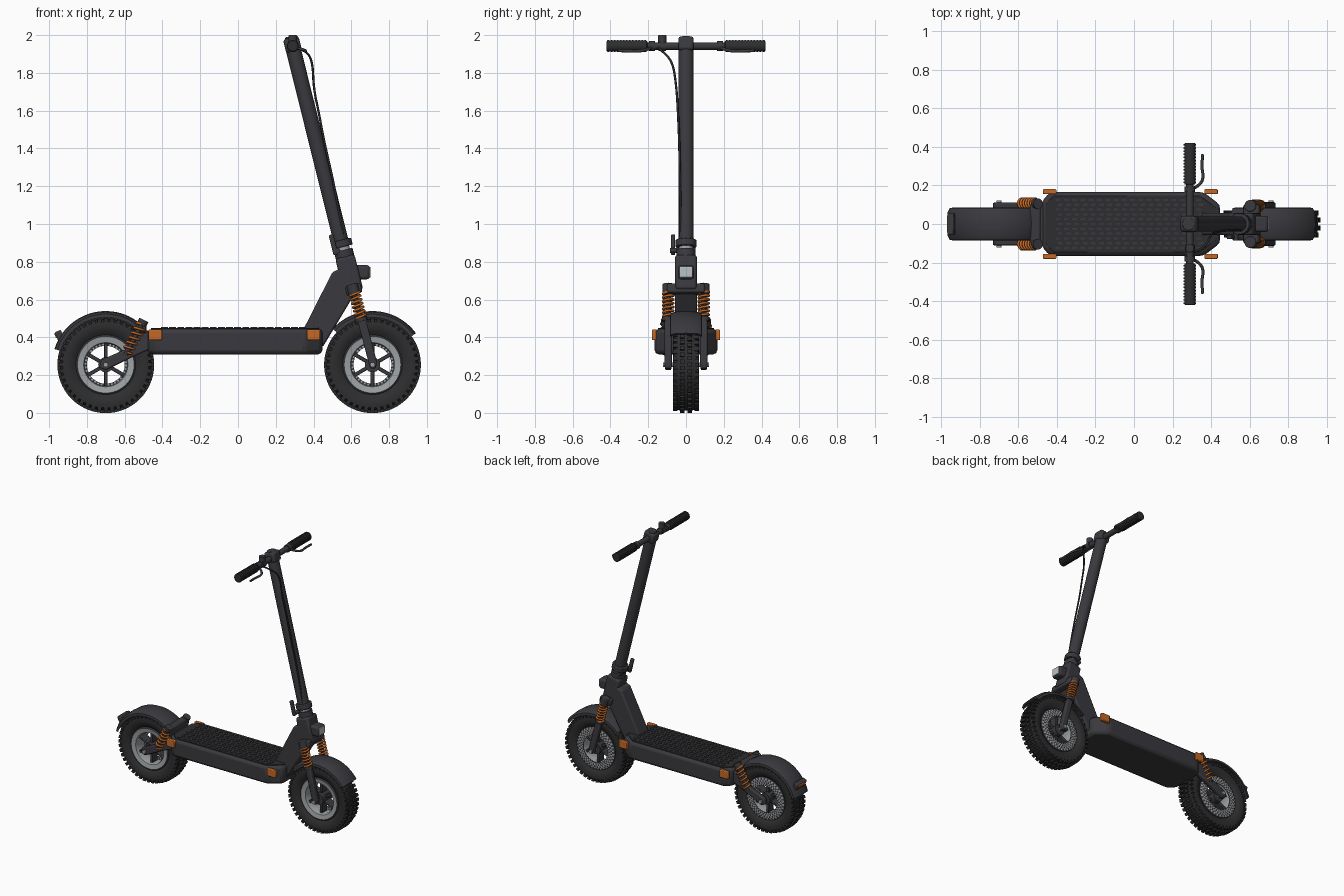
import bpy, bmesh, math
from mathutils import Vector, Matrix

cube = bpy.data.objects.get("Cube")
if cube:
    bpy.data.objects.remove(cube)

def material(name, rgb):
    m = bpy.data.materials.new(name)
    m.use_nodes = True
    m.diffuse_color = (*rgb, 1)
    m.node_tree.nodes["Principled BSDF"].inputs["Base Color"].default_value = (*rgb, 1)
    return m

BODY = material("charcoal paint", (.042, .042, .049))
RUBBER = material("black rubber", (.027, .027, .029))
ORANGE = material("orange", (.55, .14, .02))
SILVER = material("silver metal", (.34, .36, .37))
LENS = material("pale lens", (.5, .54, .56))

def finish(name, bm, mats, bevel=0, smooth=True):
    bmesh.ops.recalc_face_normals(bm, faces=bm.faces)
    me = bpy.data.meshes.new(name)
    bm.to_mesh(me)
    bm.free()
    ob = bpy.data.objects.new(name, me)
    bpy.context.collection.objects.link(ob)
    for m in mats if isinstance(mats, list) else [mats]:
        me.materials.append(m)
    if bevel:
        mod = ob.modifiers.new("bevel", "BEVEL")
        mod.width, mod.segments, mod.limit_method = bevel, 2, "ANGLE"
    if smooth:
        bpy.ops.object.select_all(action="DESELECT")
        ob.select_set(True)
        bpy.context.view_layer.objects.active = ob
        bpy.ops.object.shade_smooth_by_angle(angle=math.radians(35))
    return ob

def add_box(bm, loc, size, rot=0):
    mat = Matrix.Translation(loc) @ Matrix.Rotation(rot, 4, "Y") @ Matrix.Diagonal((*size, 1))
    return bmesh.ops.create_cube(bm, size=1, matrix=mat)

def box(name, loc, size, mat, rot=0, bevel=0.006):
    bm = bmesh.new()
    add_box(bm, loc, size, rot)
    return finish(name, bm, mat, bevel)

def rod(name, a, b, r, mat, r2=None, sides=24, bevel=0):
    a, b = Vector(a), Vector(b)
    d = b - a
    bm = bmesh.new()
    bmesh.ops.create_cone(bm, cap_ends=True, segments=sides, radius1=r, radius2=r2 or r, depth=d.length,
                          matrix=Matrix.Translation((a + b) / 2) @ d.to_track_quat("Z", "Y").to_matrix().to_4x4())
    return finish(name, bm, mat, bevel)

def prism(name, pts, lo, hi, mat, plan=False, bevel=0.01):
    """Extrude an outline: along z if plan, otherwise along y."""
    bm = bmesh.new()
    f = bm.faces.new([bm.verts.new((p, q, lo) if plan else (p, lo, q)) for p, q in pts])
    up = Vector((0, 0, hi - lo) if plan else (0, hi - lo, 0))
    ext = bmesh.ops.extrude_face_region(bm, geom=[f], use_keep_orig=True)
    bmesh.ops.translate(bm, vec=up, verts=[v for v in ext["geom"] if isinstance(v, bmesh.types.BMVert)])
    return finish(name, bm, mat, bevel)

def lathe(name, profile, cx, cz, mats, start=0, end=360, steps=64, rule=None):
    """Sweep a closed (radius, y) outline around an axle along y."""
    bm = bmesh.new()
    full = end - start == 360
    rings = []
    for i in range(steps if full else steps + 1):
        a = math.radians(start + (end - start) * i / steps)
        rings.append([bm.verts.new((cx + r * math.cos(a), y, cz + r * math.sin(a))) for r, y in profile])
    n = len(profile)
    for i in range(steps):
        p, q = rings[i], rings[(i + 1) % len(rings)]
        for j in range(n):
            f = bm.faces.new((p[j], p[(j + 1) % n], q[(j + 1) % n], q[j]))
            f.material_index = rule(i, j) if rule else 0
    if not full:
        bm.faces.new(rings[0])
        bm.faces.new(rings[-1])
    return finish(name, bm, mats)

def tube(name, pts, r, mat, smooth_path=True):
    cu = bpy.data.curves.new(name, "CURVE")
    cu.dimensions, cu.bevel_depth, cu.bevel_resolution, cu.use_fill_caps = "3D", r, 2, True
    cu.resolution_u = 8
    sp = cu.splines.new("NURBS" if smooth_path else "POLY")
    sp.points.add(len(pts) - 1)
    for p, co in zip(sp.points, pts):
        p.co = (*co, 1)
    if smooth_path:
        sp.use_endpoint_u, sp.order_u = True, 3
    cu.materials.append(mat)
    ob = bpy.data.objects.new(name, cu)
    bpy.context.collection.objects.link(ob)
    return ob

def spring(name, a, b, radius, wire, turns):
    a, b = Vector(a), Vector(b)
    q = (b - a).to_track_quat("Z", "Y")
    n = turns * 14
    pts = [a.lerp(b, i / n) + q @ Vector((radius * math.cos(i * math.tau / 14),
           radius * math.sin(i * math.tau / 14), 0)) for i in range(n + 1)]
    return tube(name, pts, wire, ORANGE, False)

# Wheels
def wheel(tag, cx, cz=0.255):
    half = [(.155, .045), (.175, .06), (.205, .07), (.228, .066), (.24, .045), (.243, .02)]
    lathe(tag + "_tyre", half + [(r, -y) for r, y in reversed(half)], cx, cz, RUBBER)
    bm = bmesh.new()
    for k in range(44):
        for row, (y, r, w) in enumerate([(-.057, .236, .026), (-.02, .246, .026), (.02, .246, .026), (.057, .236, .026)]):
            a = math.tau * (k + .5 * (row % 2)) / 44
            add_box(bm, (cx + r * math.cos(a), y, cz + r * math.sin(a)), (.02, w, .021), -a)
    finish(tag + "_tread_knobs", bm, RUBBER, smooth=False)
    lathe(tag + "_rim", [(.158, -.05), (.15, -.056), (.117, -.05), (.112, -.03), (.112, .03), (.117, .05), (.15, .056), (.158, .05)],
          cx, cz, [SILVER, BODY], rule=lambda i, j: int(j in (0, 6, 7)))
    lathe(tag + "_brake_disc", [(.155, .057), (.14, .061), (.125, .061), (.11, .061), (.1, .061), (.1, .056)],
          cx, cz, [SILVER, BODY], steps=72, rule=lambda i, j: (i + j) % 2)
    bm = bmesh.new()
    for k in range(6):
        a = math.tau * (k + .5) / 6
        add_box(bm, (cx + .075 * math.cos(a), 0, cz + .075 * math.sin(a)), (.09, .06, .02), -a)
    finish(tag + "_spokes", bm, BODY, 0.004)
    rod(tag + "_hub", (cx, -.06, cz), (cx, .06, cz), .04, BODY)
    rod(tag + "_axle", (cx, -.122, cz), (cx, .122, cz), .013, SILVER)

def fender(tag, cx, start, end):
    prof = [(.25, -.085), (.268, -.083), (.28, -.06), (.284, 0), (.28, .06), (.268, .083), (.25, .085),
            (.262, .076), (.27, .05), (.272, 0), (.27, -.05), (.262, -.076)]
    lathe(tag + "_fender", prof, cx, .255, BODY, start, end, 32)

REAR, FRONT = -.70, .712
wheel("rear", REAR)
wheel("front", FRONT)
fender("rear", REAR, 42, 163)
fender("front", FRONT, 36, 138)
box("tail_light_bracket", (-.945, 0, .41), (.035, .11, .05), BODY, -.4)
box("tail_light", (-.958, 0, .412), (.022, .09, .028), ORANGE, -.4, .004)

# Deck with chamfered ends and studded pad
def deck_outline(inset):
    side = [(-.478, .12), (-.435, .166), (.36, .166), (.447, .10)]
    side = [(x - math.copysign(inset, x), y - inset) for x, y in side]
    return side + [(x, -y) for x, y in reversed(side)]

prism("deck", deck_outline(0), .31, .445, BODY, True, .022)
prism("deck_pad", deck_outline(.018), .44, .45, RUBBER, True, .002)
bm = bmesh.new()
for i in range(18):
    for j in range(11):
        add_box(bm, (-.395 + i * .043 + .012 * (j % 2), (j - 5) * .025, .451), (.024, .011, .006))
finish("deck_pad_studs", bm, BODY, smooth=False)
for s, side in ((-1, "right"), (1, "left")):
    for x, end in ((-.438, "rear"), (.4, "front")):
        box(f"{side}_{end}_reflector", (x, s * .168, .413), (.07, .026, .056), ORANGE, 0, .005)

# Neck and steering head, both leaning with the column
LEAN = -.244
def along(t, out=0, y=0):
    """Point on the steering axis at height t, offset forward."""
    return Vector((.285 + (1.955 - t) * .249 + out, y, t))

prism("neck", [(.34, .43), (.5, .745), (.565, .775), (.63, .65), (.45, .35), (.36, .37)], -.058, .058, BODY)
box("steering_head", along(.735), (.105, .115, .19), BODY, LEAN, .014)
rod("head_collar", along(.82), along(.862), .05, BODY)
rod("folding_joint", along(.855), along(.885), .036, SILVER)
rod("column_clamp", along(.878), along(.915), .056, BODY, bevel=.005)
rod("column", along(.9), along(1.95), .04, BODY, sides=32)
box("folding_latch", along(.89, -.045, -.068), (.025, .022, .11), BODY, LEAN)
rod("latch_pivot", along(.86, -.03, -.085), along(.86, -.03, .05), .014, BODY)
box("headlight_housing", (.655, 0, .745), (.085, .085, .075), BODY, 0, .014)
box("headlight_lens", (.697, 0, .745), (.008, .066, .056), LENS, 0, .003)
box("headlight_mount", (.61, 0, .745), (.06, .06, .05), BODY)

# Front fork with coil springs
box("fork_crown", (.612, 0, .653), (.085, .2, .05), BODY, LEAN, .01)
for s, side in ((-1, "right"), (1, "left")):
    y = s * .094
    rod(side + "_fork_cap", (.602, y, .682), (.618, y, .625), .031, BODY, bevel=.005)
    rod(side + "_fork_inner_tube", (.61, y, .65), (.66, y, .46), .014, BODY)
    spring(side + "_fork_spring", (.615, y, .64), (.652, y, .5), .027, .0068, 7)
    rod(side + "_fork_seat", (.65, y, .505), (.655, y, .485), .032, BODY)
    prism(side + "_fork_leg", [(.63, .5), (.675, .505), (.735, .27), (.73, .235), (.7, .235), (.69, .27)],
          y - .019, y + .019, BODY, bevel=.008)
    # Rear swing arm and shock
    prism(side + "_swing_arm", [(-.735, .24), (-.725, .28), (-.6, .335), (-.535, .41), (-.46, .43), (-.46, .34),
          (-.56, .295), (-.7, .225)], y - .017, y + .017, BODY, bevel=.008)
    y = s * .106
    spring(side + "_rear_spring", (-.51, y, .47), (-.588, y, .32), .026, .0068, 6)
    rod(side + "_rear_shock", (-.5, y, .488), (-.594, y, .308), .013, BODY)
    rod(side + "_rear_shock_cap", (-.498, y, .492), (-.512, y, .465), .027, BODY)
box("rear_shock_bridge", (-.513, 0, .455), (.055, .225, .06), BODY, 0, .01)
box("swing_arm_pivot", (-.49, 0, .39), (.06, .2, .09), BODY)

# Handlebar, grips and levers
box("stem_clamp", (.288, 0, 1.95), (.085, .082, .075), BODY, LEAN, .014)
rod("stem_cap", (.286, 0, 1.96), (.283, 0, 1.992), .034, BODY, bevel=.005)
rod("handlebar", (.29, -.41, 1.942), (.29, .41, 1.942), .02, BODY)
for s, side in ((-1, "right"), (1, "left")):
    rod(side + "_grip", (.29, s * .205, 1.942), (.29, s * .42, 1.942), .029, RUBBER, bevel=.005)
    bm = bmesh.new()
    for k in range(13):
        bmesh.ops.create_cone(bm, cap_ends=True, segments=20, radius1=.032, radius2=.032, depth=.008,
                              matrix=Matrix.Translation((.29, s * (.216 + k * .0162), 1.942)) @ Matrix.Rotation(math.pi / 2, 4, "X"))
    finish(side + "_grip_ribs", bm, RUBBER)
    rod(side + "_lever_clamp", (.29, s * .165, 1.942), (.29, s * .195, 1.942), .027, BODY)
    tube(side + "_brake_lever", [(.3, s * .18, 1.935), (.34, s * .2, 1.925), (.362, s * .24, 1.915),
                                 (.35, s * .3, 1.915), (.357, s * .362, 1.918)], .008, BODY)
rod("throttle_pod", (.29, -.126, 1.945), (.29, -.126, 2.0), .022, BODY, bevel=.004)
rod("throttle_band", (.29, -.145, 1.942), (.29, -.107, 1.942), .026, BODY)

# Brake cable from the lever down into the column
tube("brake_cable", [(.3, -.15, 1.935), (.36, -.13, 1.92), (.395, -.07, 1.86), (.4, -.05, 1.72),
                     (.43, -.042, 1.58), (.455, -.036, 1.44), (.52, -.03, 1.16), (.56, -.03, .92)], .006, RUBBER)
